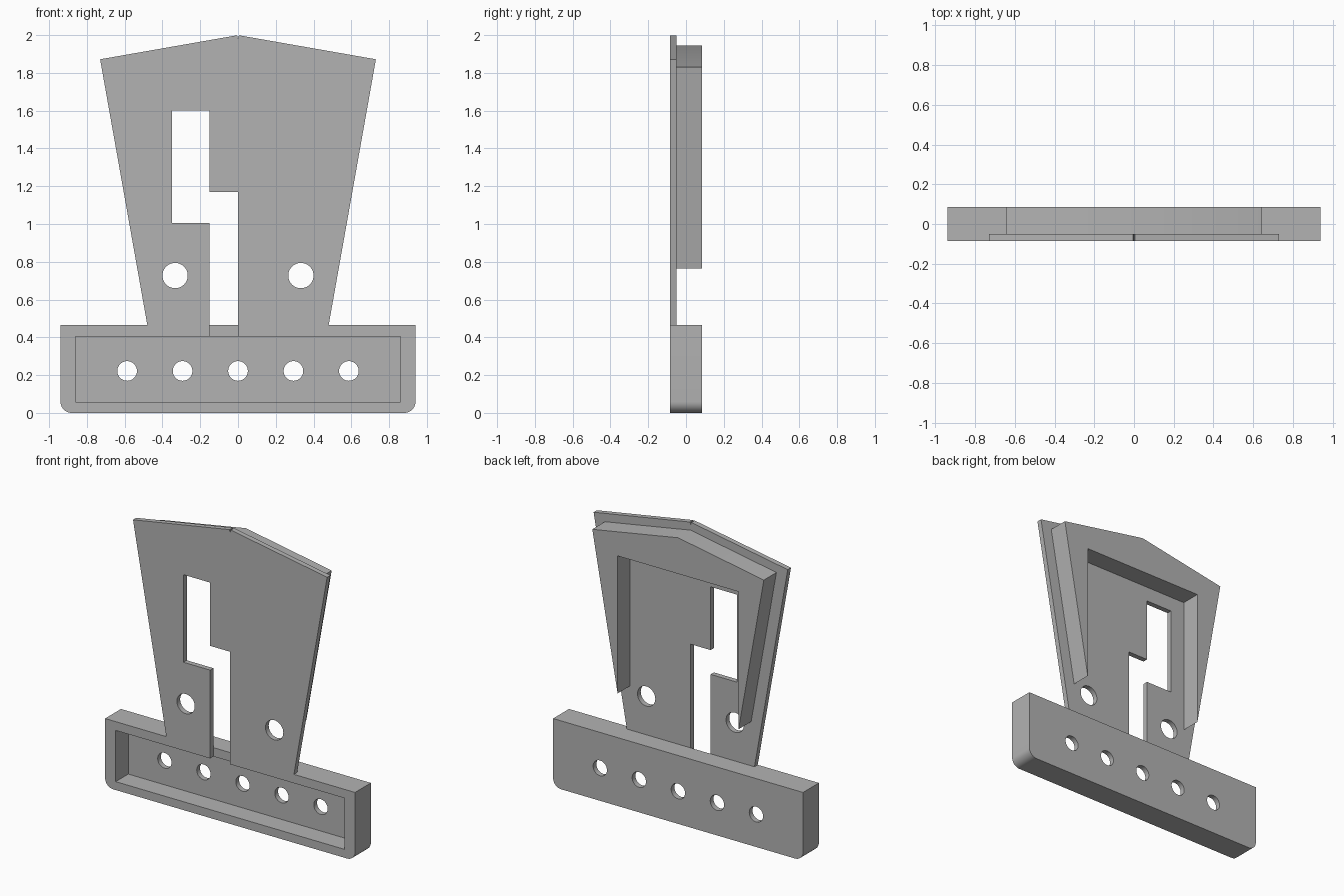
import bpy
import bmesh
from math import radians, sin, cos, pi

cube = bpy.data.objects.get("Cube")
if cube:
    bpy.data.objects.remove(cube, do_unlink=True)

# Single plain material
grey = bpy.data.materials.new("plain grey")
grey.use_nodes = True
COLOUR = (0.45, 0.45, 0.45, 1)
grey.diffuse_color = COLOUR
grey.node_tree.nodes["Principled BSDF"].inputs["Base Color"].default_value = COLOUR

FRONT, BACK = -0.085, 0.085
PLATE_BACK = -0.05
FLOOR = 0.05


def prism(name, outline, y0, y1):
    """Extrude an (x, z) outline from y0 to y1."""
    bm = bmesh.new()
    face = bm.faces.new([bm.verts.new((x, y0, z)) for x, z in outline])
    ext = bmesh.ops.extrude_face_region(bm, geom=[face])
    moved = [v for v in ext["geom"] if isinstance(v, bmesh.types.BMVert)]
    bmesh.ops.translate(bm, verts=moved, vec=(0, y1 - y0, 0))
    bmesh.ops.recalc_face_normals(bm, faces=bm.faces)
    mesh = bpy.data.meshes.new(name)
    bm.to_mesh(mesh)
    bm.free()
    mesh.materials.append(grey)
    obj = bpy.data.objects.new(name, mesh)
    bpy.context.collection.objects.link(obj)
    return obj


def arc(cx, cz, r, start, end, steps):
    return [(cx + r * cos(start + (end - start) * i / steps),
             cz + r * sin(start + (end - start) * i / steps)) for i in range(steps + 1)]


def rect(x0, z0, x1, z1):
    return [(x0, z0), (x1, z0), (x1, z1), (x0, z1)]


def mirrored(half):
    """Close a right-hand outline with its mirror image, skipping points on the axis."""
    return half + [(-x, z) for x, z in reversed(half) if x > 0]


def select_only(obj):
    bpy.ops.object.select_all(action="DESELECT")
    obj.select_set(True)
    bpy.context.view_layer.objects.active = obj


def cut(obj, outline, y0=-0.3, y1=0.3):
    cutter = prism("cutter", outline, y0, y1)
    cutter.hide_render = True
    select_only(obj)
    mod = obj.modifiers.new("cut", "BOOLEAN")
    mod.operation = "DIFFERENCE"
    mod.solver = "EXACT"
    mod.object = cutter
    bpy.ops.object.modifier_apply(modifier=mod.name)
    bpy.data.objects.remove(cutter, do_unlink=True)


def hole(obj, x, z, r):
    cut(obj, arc(x, z, r, 0, 2 * pi, 40)[:-1])


# Base tray with rounded lower corners, front recess and a row of holes
R = 0.06
base = prism("base_tray", mirrored(arc(0.94 - R, R, R, -pi / 2, 0, 10) + [(0.94, 0.465)]),
             FRONT, BACK)
cut(base, rect(-0.86, 0.057, 0.86, 0.405), -0.3, FLOOR)
cut(base, rect(-0.15, 0.3, 0, 0.6), -0.3, PLATE_BACK)
for i in range(-2, 3):
    hole(base, i * 0.2935, 0.222, 0.052)

# Flared front plate with a stepped slot, two holes and a tiny notch at the peak
plate = prism("front_plate", mirrored([(0.48, 0.465), (0.73, 1.872), (0.005, 1.999), (0, 1.98)]),
              FRONT, PLATE_BACK)
cut(plate, [(-0.35, 1.005), (-0.15, 1.005), (-0.15, 0.3), (0, 0.3),
            (0, 1.17), (-0.15, 1.17), (-0.15, 1.60), (-0.35, 1.60)])
for side in (-1, 1):
    hole(plate, side * 0.333, 0.727, 0.067)

# Raised rear frame whose legs taper to a point
frame = prism("rear_frame", mirrored([(0, 1.945), (0.645, 1.83), (0.455, 0.765), (0.455, 1.70)]),
              PLATE_BACK, BACK)

for part in (base, plate, frame):
    select_only(part)
    bpy.ops.object.shade_smooth_by_angle(angle=radians(30))
